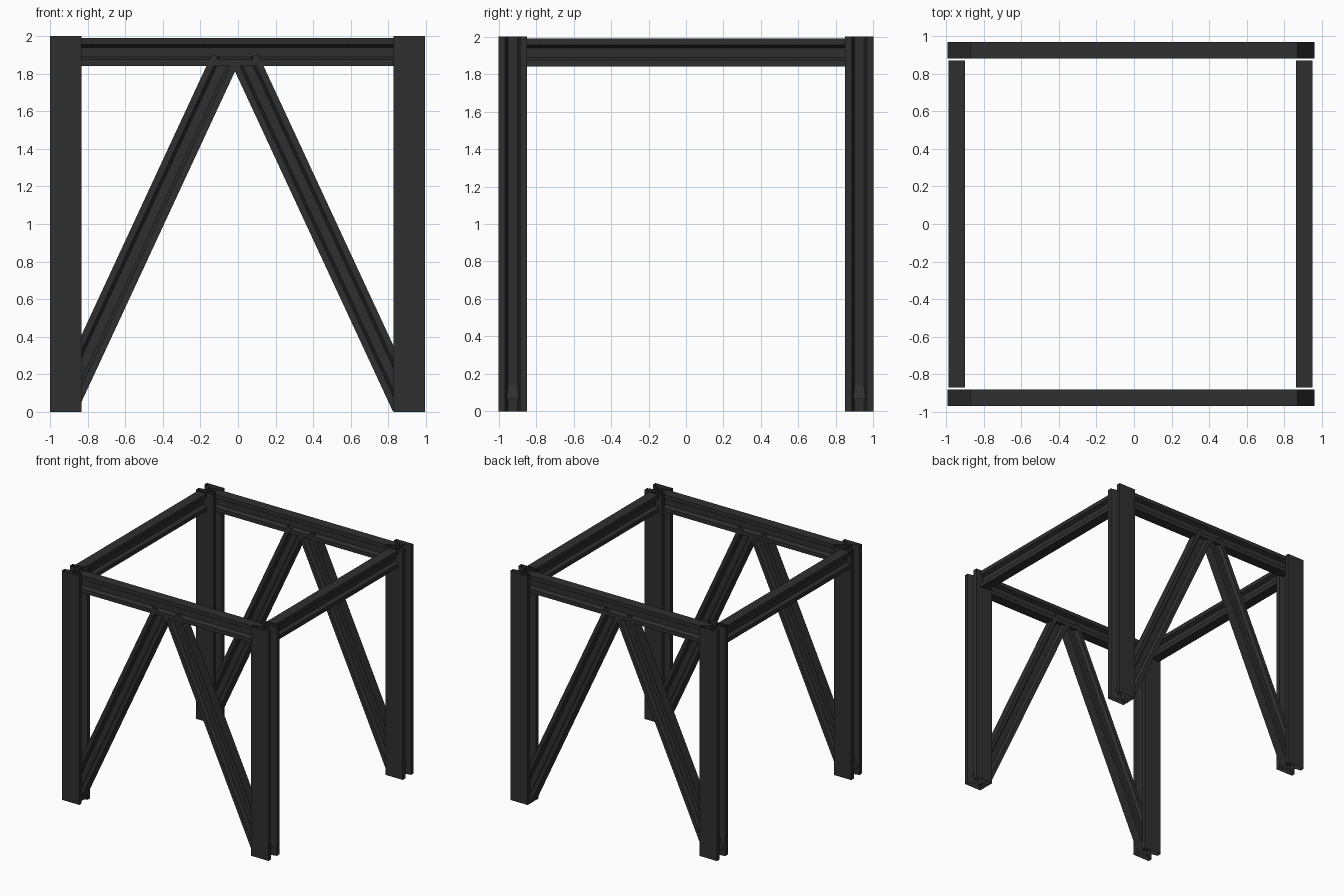
import bpy
import bmesh
from mathutils import Vector

cube = bpy.data.objects.get("Cube")
if cube:
    bpy.data.objects.remove(cube, do_unlink=True)

steel = bpy.data.materials.new("dark_grey_steel")
steel.use_nodes = True
colour = (0.028, 0.028, 0.028, 1)
steel.diffuse_color = colour
steel.node_tree.nodes["Principled BSDF"].inputs["Base Color"].default_value = colour

FLANGE, TAPER, WEB = 0.035, 0.015, 0.015


def section(width, depth):
    """Outline of an I-section with tapered flanges, counter-clockwise."""
    w, d = width / 2, depth / 2
    tip, root = d - FLANGE, d - FLANGE - TAPER
    right = [(w, -d), (w, -tip), (WEB, -root), (WEB, root), (w, tip), (w, d)]
    return right + [(-u, -v) for u, v in right]


def girder(name, start, end, width, depth, depth_axis):
    """Open-ended I-section swept from start to end."""
    start, end = Vector(start), Vector(end)
    along = (end - start).normalized()
    up = Vector(depth_axis)
    up = (up - along * up.dot(along)).normalized()
    side = up.cross(along)
    bm = bmesh.new()
    rings = []
    for centre in (start, end):
        rings.append([bm.verts.new(centre + side * u + up * v)
                      for u, v in section(width, depth)])
    a, b = rings
    for i in range(len(a)):
        j = (i + 1) % len(a)
        bm.faces.new((a[i], a[j], b[j], b[i]))
    mesh = bpy.data.meshes.new(name)
    bm.to_mesh(mesh)
    bm.free()
    mesh.materials.append(steel)
    obj = bpy.data.objects.new(name, mesh)
    bpy.context.collection.objects.link(obj)


X, Y, Z = (1, 0, 0), (0, 1, 0), (0, 0, 1)
BEAM_Z = 1.915

# Front and back frames: posts, top beam and two leaning braces
for label, s in (("front", -1), ("back", 1)):
    y = s * 0.925
    for side, x in (("right", -0.916), ("left", 0.911)):
        girder(f"{label}_{side}_post", (x, y, 0), (x, y, 2), 0.167, 0.15, Y)
    girder(f"{label}_top_beam", (-0.87, y, BEAM_Z), (0.87, y, BEAM_Z),
           0.088, 0.15, Z)
    girder(f"{label}_right_brace", (-0.924, y, 0.035), (-0.07, y, 1.874),
           0.088, 0.15, X)
    girder(f"{label}_left_brace", (0.892, y, 0.035), (0.038, y, 1.874),
           0.088, 0.15, X)

# Side beams joining the two frames
for side, x in (("right", -0.943), ("left", 0.906)):
    girder(f"{side}_side_beam", (x, -0.87, BEAM_Z), (x, 0.87, BEAM_Z),
           0.088, 0.15, Z)
